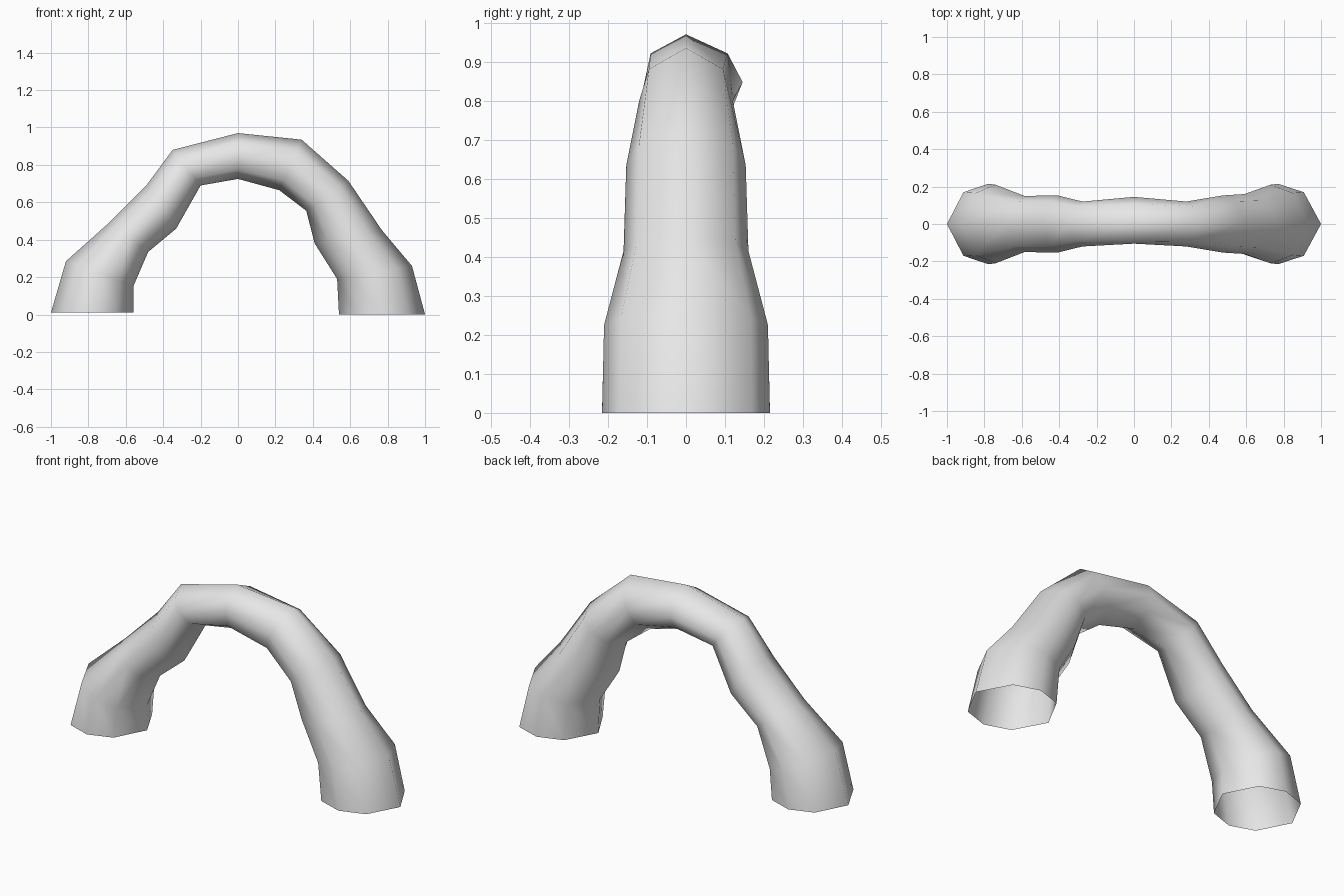
import bpy, bmesh
from mathutils import Vector

cube = bpy.data.objects.get("Cube")
if cube:
    bpy.data.objects.remove(cube, do_unlink=True)

# One plain grey material
stone = bpy.data.materials.new("light grey stone")
stone.use_nodes = True
grey = (0.8, 0.8, 0.8, 1.0)
stone.diffuse_color = grey
stone.node_tree.nodes["Principled BSDF"].inputs["Base Color"].default_value = grey

# Rings along the arch: outer x, outer z, inner x, inner z, half depth, y shift
RINGS = [
    (-1.00, 0.01, -0.56, 0.01, 0.215, 0.00),
    (-0.92, 0.285, -0.56, 0.15, 0.21, 0.00),
    (-0.69, 0.49, -0.48, 0.335, 0.15, 0.00),
    (-0.49, 0.69, -0.33, 0.46, 0.153, 0.00),
    (-0.35, 0.88, -0.20, 0.69, 0.12, 0.00),
    (0.00, 0.97, 0.00, 0.725, 0.125, 0.02),
    (0.34, 0.935, 0.22, 0.665, 0.12, 0.00),
    (0.59, 0.715, 0.365, 0.555, 0.153, 0.00),
    (0.77, 0.45, 0.41, 0.38, 0.16, 0.00),
    (0.93, 0.26, 0.53, 0.19, 0.21, 0.00),
    (1.00, 0.00, 0.54, 0.00, 0.215, 0.00),
]
# Eight-sided section: (towards outer edge, towards back)
SECTION = [(1, 0), (0.6, 0.79), (0, 1), (-0.6, 0.79),
           (-1, 0), (-0.6, -0.79), (0, -1), (0.6, -0.79)]

# Arch: rings bridged into a tube with open feet
bm = bmesh.new()
loops = []
for ox, oz, ix, iz, depth, shift in RINGS:
    outer, inner = Vector((ox, 0, oz)), Vector((ix, 0, iz))
    mid, half = (outer + inner) / 2, (outer - inner) / 2
    loops.append([
        bm.verts.new(mid + half * u
                     + Vector((0, depth * v + shift * (1 - abs(u)), 0)))
        for u, v in SECTION])
for a, b in zip(loops, loops[1:]):
    for i in range(8):
        j = (i + 1) % 8
        bm.faces.new((a[i], a[j], b[j], b[i]))
bmesh.ops.recalc_face_normals(bm, faces=bm.faces)
# Keep the outside of the open tube facing outward
bm.normal_update()
crown = max(bm.faces, key=lambda f: f.calc_center_median().z)
if crown.normal.z < 0:
    bmesh.ops.reverse_faces(bm, faces=bm.faces)
for f in bm.faces:
    f.smooth = True

mesh = bpy.data.meshes.new("arch")
bm.to_mesh(mesh)
bm.free()
mesh.materials.append(stone)
arch = bpy.data.objects.new("arch", mesh)
bpy.context.collection.objects.link(arch)
